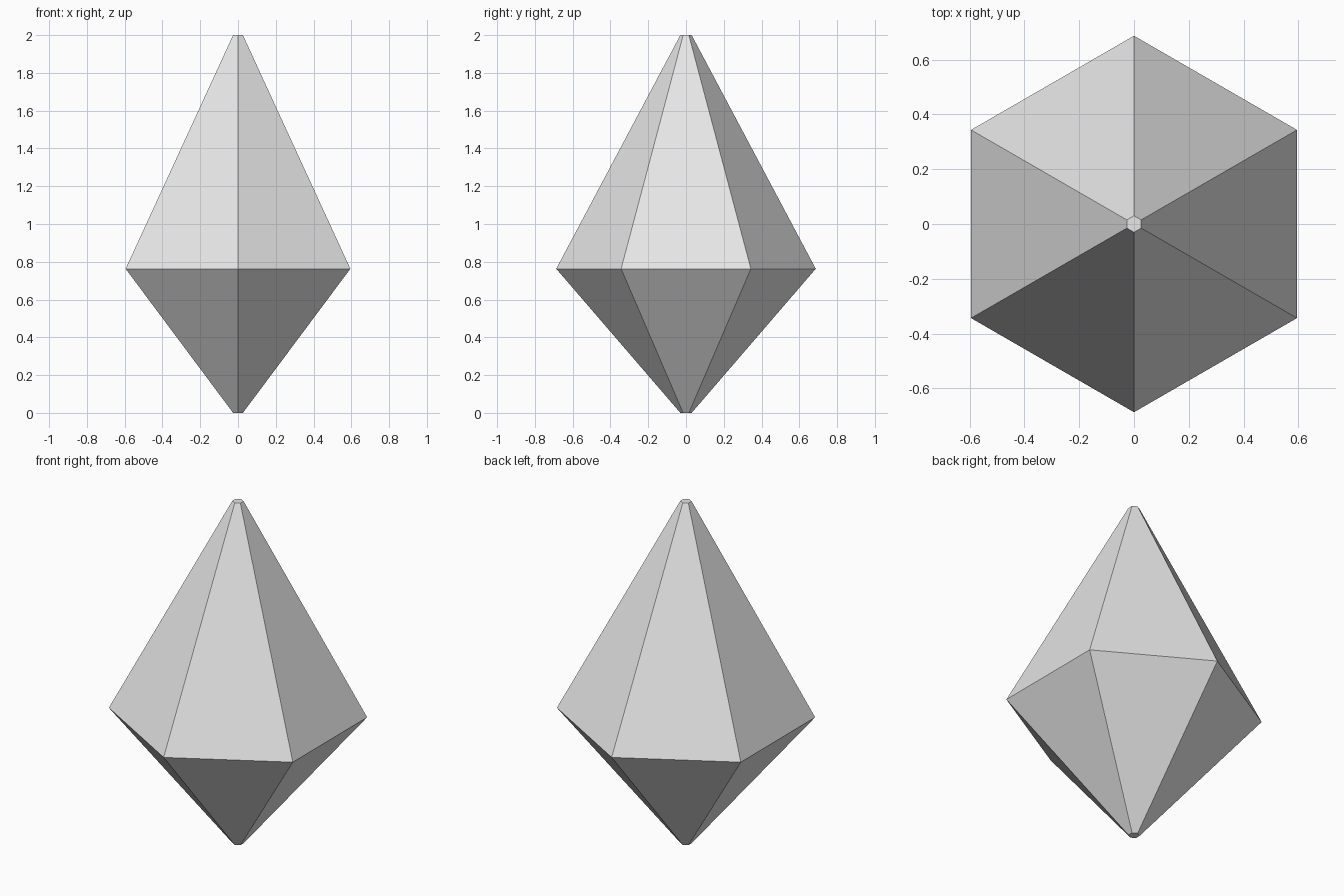
import bpy
import bmesh
from math import cos, sin, pi

cube = bpy.data.objects.get("Cube")
if cube:
    bpy.data.objects.remove(cube, do_unlink=True)

# Plain light grey
grey = bpy.data.materials.new("light_grey")
grey.use_nodes = True
colour = (0.8, 0.8, 0.8, 1)
grey.diffuse_color = colour
grey.node_tree.nodes["Principled BSDF"].inputs["Base Color"].default_value = colour

# Six-sided crystal: (radius, height) of bottom tip, girdle and top tip
SIDES = 6
PROFILE = [(0.03, 0), (0.687, 0.763), (0.03, 2)]

bm = bmesh.new()
rings = []
for radius, z in PROFILE:
    angles = [pi / 2 + 2 * pi * i / SIDES for i in range(SIDES)]
    rings.append([bm.verts.new((radius * cos(a), radius * sin(a), z)) for a in angles])

# Facets between neighbouring rings
for low, high in zip(rings, rings[1:]):
    for i in range(SIDES):
        j = (i + 1) % SIDES
        bm.faces.new((low[i], low[j], high[j], high[i]))

# Small flat tips
bm.faces.new(rings[0][::-1])
bm.faces.new(rings[-1])
bmesh.ops.recalc_face_normals(bm, faces=bm.faces)

mesh = bpy.data.meshes.new("crystal")
bm.to_mesh(mesh)
bm.free()
mesh.materials.append(grey)
crystal = bpy.data.objects.new("crystal", mesh)
bpy.context.collection.objects.link(crystal)
